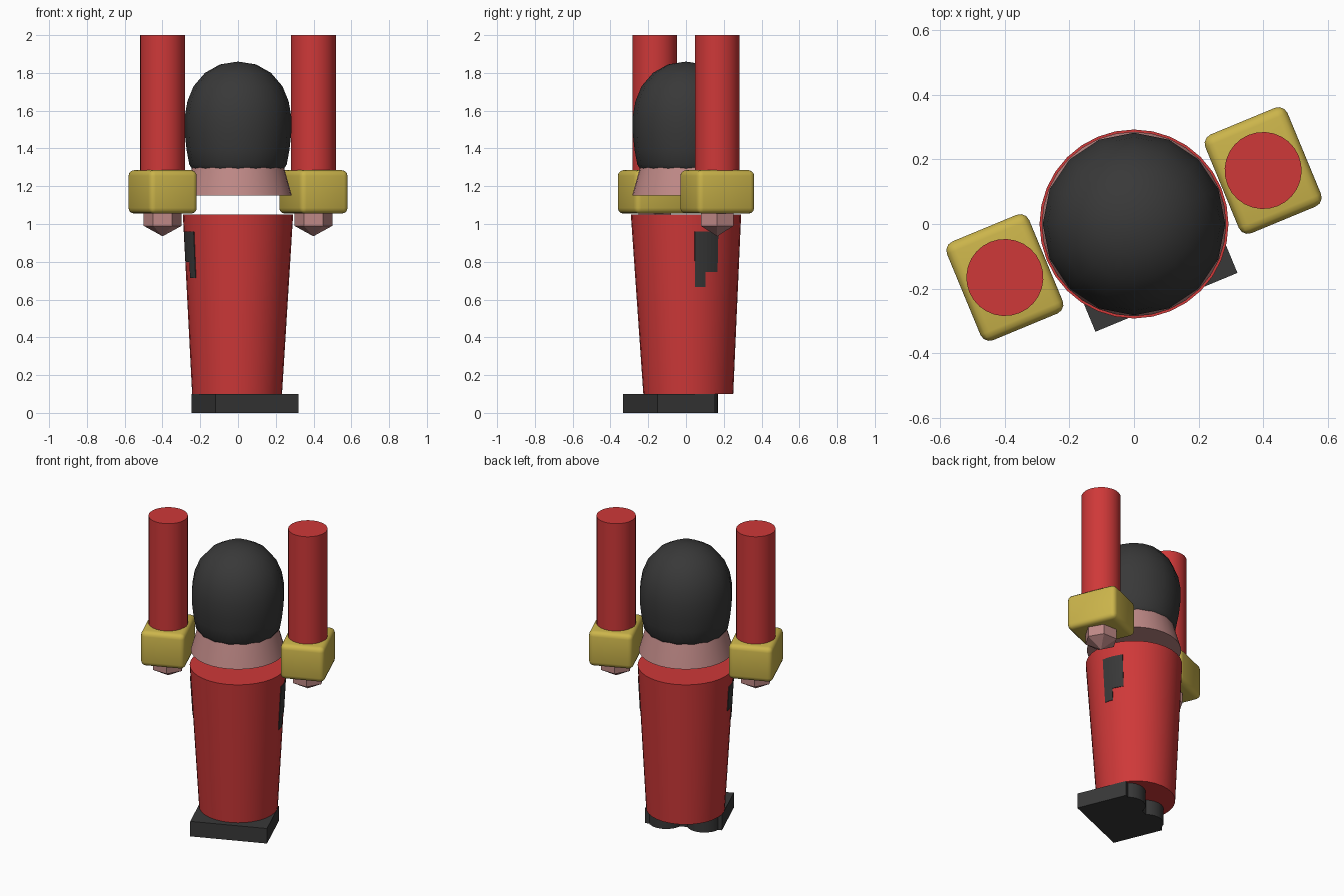
import bpy, bmesh, math
from mathutils import Matrix, Vector

cube = bpy.data.objects.get("Cube")
if cube:
    bpy.data.objects.remove(cube, do_unlink=True)

# The whole figure is turned slightly about its vertical axis
TURN = math.radians(22.5)


def material(name, rgb):
    m = bpy.data.materials.new(name)
    m.use_nodes = True
    m.diffuse_color = (*rgb, 1)
    bsdf = m.node_tree.nodes["Principled BSDF"]
    bsdf.inputs["Base Color"].default_value = (*rgb, 1)
    bsdf.inputs["Roughness"].default_value = 0.8
    return m


RED = material("red cloth", (0.62, 0.04, 0.04))
BLACK = material("black", (0.04, 0.04, 0.04))
GOLD = material("gold", (0.60, 0.46, 0.07))
SKIN = material("skin", (0.52, 0.25, 0.24))


def finish(name, bm, mat, smooth=None):
    bmesh.ops.recalc_face_normals(bm, faces=bm.faces)
    bm.transform(Matrix.Rotation(TURN, 4, "Z"))
    mesh = bpy.data.meshes.new(name)
    bm.to_mesh(mesh)
    bm.free()
    mesh.materials.append(mat)
    ob = bpy.data.objects.new(name, mesh)
    bpy.context.collection.objects.link(ob)
    if smooth:
        bpy.ops.object.select_all(action="DESELECT")
        bpy.context.view_layer.objects.active = ob
        ob.select_set(True)
        bpy.ops.object.shade_smooth_by_angle(angle=math.radians(smooth))
    return ob


def lathe(name, profile, sides, mat, centre=(0, 0), spin=0.0, smooth=35):
    """Rings of (radius, height, y shift), closed at both ends."""
    bm = bmesh.new()
    rings = []
    for r, z, *shift in profile:
        dy = shift[0] if shift else 0
        angles = [spin + math.tau * i / sides for i in range(sides)]
        rings.append([bm.verts.new((centre[0] + r * math.cos(a),
                                    centre[1] + dy + r * math.sin(a), z)) for a in angles])
    for low, high in zip(rings, rings[1:]):
        for i in range(sides):
            j = (i + 1) % sides
            bm.faces.new((low[i], low[j], high[j], high[i]))
    bm.faces.new(rings[0])
    bm.faces.new(rings[-1])
    bmesh.ops.remove_doubles(bm, verts=bm.verts, dist=0.0002)
    return finish(name, bm, mat, smooth)


def box(name, centre, size, mat, bevel=0.0):
    bm = bmesh.new()
    bmesh.ops.create_cube(bm, size=1)
    bm.transform(Matrix.Translation(centre) @ Matrix.Diagonal((*size, 1)))
    if bevel:
        bmesh.ops.bevel(bm, geom=bm.edges[:], offset=bevel, segments=3,
                        profile=0.5, affect="EDGES")
    return finish(name, bm, mat, 40 if bevel else None)


def body_radius(z):
    return 0.238 + (z - 0.1) / 0.95 * 0.054


def side_patch(name, side, start, end, low, high):
    """Thin plate that follows the tapered coat."""
    bm = bmesh.new()
    steps = 6
    rows = []
    for z in (low, high):
        row = []
        for i in range(steps + 1):
            a = math.radians(start + (end - start) * i / steps)
            r = body_radius(z) + 0.003
            y = r * math.sin(a) + 0.013 * (1.05 - z) / 0.95
            row.append(bm.verts.new((side * r * math.cos(a), y, z)))
        rows.append(row)
    for i in range(steps):
        bm.faces.new((rows[0][i], rows[0][i + 1], rows[1][i + 1], rows[1][i]))
    outward = Vector((side, 0, 0))
    bmesh.ops.recalc_face_normals(bm, faces=bm.faces)
    bm.normal_update()
    inner = [f for f in bm.faces if f.normal.dot(outward) < 0]
    bmesh.ops.reverse_faces(bm, faces=inner)
    bm.normal_update()
    bmesh.ops.solidify(bm, geom=bm.faces[:], thickness=0.004)
    return finish(name, bm, BLACK)


# Coat and floating head
lathe("coat", [(0.238, 0.1, 0.013), (0.292, 1.05)], 32, RED)
lathe("face", [(0.285, 1.15), (0.243, 1.3), (0.18, 1.5)], 32, SKIN)

# Tall fur hat: rounded dome with a tucked-in brim
lathe("fur_hat", [(0.18, 1.25), (0.232, 1.275), (0.258, 1.315), (0.272, 1.39),
                  (0.282, 1.48), (0.282, 1.57), (0.268, 1.65), (0.235, 1.73),
                  (0.175, 1.8), (0.095, 1.845), (0, 1.86)], 16, BLACK)

# Shoes
box("shoe_block", (0, -0.097, 0.05), (0.475, 0.33, 0.1), BLACK)

for side, label in ((1, "left"), (-1, "right")):
    spot = (side * 0.432, 0)
    lathe(label + "_heel", [(0.108, 0.0), (0.108, 0.1)], 20, BLACK, (side * 0.118, 0.018))
    # Raised sleeve, cuff and hand
    lathe(label + "_sleeve", [(0.119, 1.2), (0.119, 2.0)], 28, RED, spot)
    box(label + "_cuff", (*spot, 1.17), (0.275, 0.33, 0.23), GOLD, 0.03)
    lathe(label + "_hand", [(0, 0.935), (0.1, 0.99), (0.1, 1.08)], 6, SKIN, spot, -TURN, None)
    # Dark stepped marks under the arms
    step, bottom = (0.745, 0.667) if side > 0 else (0.8, 0.715)
    side_patch(label + "_mark_upper", side, -13.5, 13.5, step, 0.96)
    side_patch(label + "_mark_lower", side, -13.5, -1.5, bottom, step)
